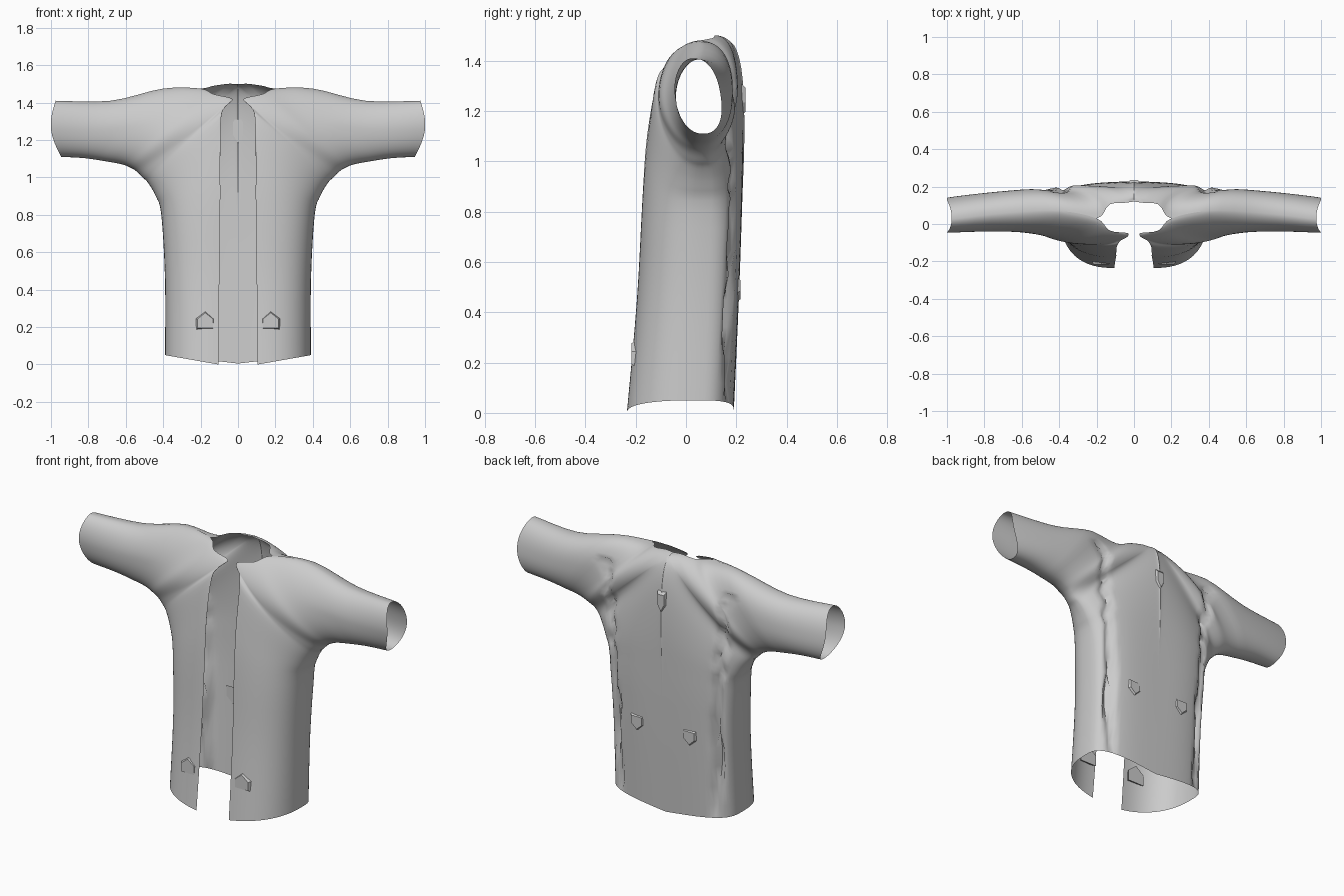
import bpy, bmesh, math

if "Cube" in bpy.data.objects:
    bpy.data.objects.remove(bpy.data.objects["Cube"])

# Torso ribs from hem to collar: side x, z; front edge x, y, z; back y, z
TORSO = [(.39, .05, .105, -.235, 0, .19, .005), (.39, .45, .10, -.195, .45, .21, .45),
         (.41, .80, .095, -.173, .85, .224, .85), (.44, .90, .095, -.155, 1.1, .232, 1.1),
         (.48, .97, .09, -.115, 1.32, .225, 1.33), (.51, 1.0, .065, -.08, 1.38, .192, 1.46),
         (.54, 1.03, .03, -.05, 1.42, .12, 1.5), (.57, 1.05, .13, -.035, 1.445, .105, 1.49)]
# Sleeve ribs from neck to cuff: underarm x, z; shoulder x, y, z
SLEEVE = [(.62, 1.07, .2, .03, 1.475), (.70, 1.085, .4, .07, 1.475),
          (.82, 1.103, .68, .06, 1.41), (.945, 1.11, .975, .025, 1.41)]
RIBS = TORSO + [r + (r[3], r[4]) for r in SLEEVE]
COLLAR, NECK = 6, 8          # rib numbers at the collar opening
SUB, COLS = 4, 30


def catmull(a, b, c, d, t):
    return .5 * (2 * b + (c - a) * t + (2 * a - 5 * b + 4 * c - d) * t * t
                 + (3 * b - a - 3 * c + d) * t ** 3)


def rib(k):
    n = len(RIBS) - 1
    i = min(k // SUB, n - 1)
    rows = [RIBS[max(0, min(n, i + o))] for o in (-1, 0, 1, 2)]
    return [catmull(*v, k / SUB - i) for v in zip(*rows)]


def clamp(v):
    return max(0, min(1, v))


def seam_depth(x, z):
    """Ragged sunken seam between the side and the back panel."""
    if z < .05 or z > 1.36:
        return 0
    seam = .315 + .075 * (z / 1.4) ** 2 + .012 * math.sin(z * 43)
    depth = .055 if .33 < z < .55 else .028
    return depth * max(0, 1 - abs(x - seam) / .03)


def panel(bm, back):
    grid, rows = [], (len(RIBS) - 1) * SUB
    p = 3.4 if back else 2.4
    for k in range(rows + 1):
        i = k / SUB
        sx, sz, ex, ey, ez, by, bz = rib(k)
        sy = .03 + .035 * sz
        if back:
            ey, ez = by, bz
            if i <= COLLAR:
                ex = 0
        w = clamp((i - 2) / 4) ** 2          # torso to sleeve blend
        h = .13 * (w ** 3 if back else w) * (1 - .3 * clamp((i - NECK) / 3))
        cuff = .04 * clamp((k - rows + 6) / 6)
        flat = (1.9 if back else 1.35) + .5 * clamp((i - 7.5) / 2.5)
        line = []
        for j in range(COLS + 1):
            t = (1 - math.cos(math.pi * j / COLS)) / 2
            g = max(0, 1 - (1 - t) ** p) ** (1 / p)
            e = 2.3 if t < .5 else flat      # gentler slope at the collar
            bulge = h * max(0, 1 - abs(2 * t - 1) ** e) ** (1 / e)
            x = max(0, sx + (ex - sx) * t) + cuff * math.sin(math.pi * t)
            z = sz + (ez - sz) * t
            y = sy + (ey - sy) * ((1 - w) * g + w * t)
            y += bulge if back else -bulge
            line.append(bm.verts.new((x, y, z)))
        grid.append(line)
    for a, b in zip(grid, grid[1:]):
        for j in range(COLS):
            bm.faces.new((a[j], a[j + 1], b[j + 1], b[j]))
    # Relax the cloth where torso turns into sleeve, then sink the back seam
    chest = [v for r in grid[2 * SUB:9 * SUB] for v in r[2:-1]]
    for _ in range(30):
        bmesh.ops.smooth_vert(bm, verts=chest, factor=.5, use_axis_y=True)
    if back:
        for v in (v for r in grid for v in r):
            v.co.y -= seam_depth(v.co.x, v.co.z)


def finish(bm, name, mirror, angle):
    bmesh.ops.remove_doubles(bm, verts=bm.verts, dist=.0005)
    bmesh.ops.recalc_face_normals(bm, faces=bm.faces)
    me = bpy.data.meshes.new(name)
    bm.to_mesh(me)
    bm.free()
    ob = bpy.data.objects.new(name, me)
    bpy.context.collection.objects.link(ob)
    if mirror:
        ob.modifiers.new("Mirror", 'MIRROR').merge_threshold = .001
    bpy.ops.object.select_all(action='DESELECT')
    ob.select_set(True)
    bpy.context.view_layer.objects.active = ob
    bpy.ops.object.shade_smooth_by_angle(angle=math.radians(angle))


def patch(name, cx, cz, w, h, y_base, y_top, mirror=True):
    """Small bevelled five-sided tab lying on the cloth, point down."""
    shape = [(-w, h), (-w, -.2 * h), (0, -h), (w, -.2 * h), (w, h)]
    bm = bmesh.new()
    low = [bm.verts.new((cx + x, y_base, cz + z)) for x, z in shape]
    top = [bm.verts.new((cx + x * .75, y_top, cz + z * .75)) for x, z in shape]
    for i in range(5):
        j = (i + 1) % 5
        bm.faces.new((low[i], low[j], top[j], top[i]))
    bm.faces.new(top)
    bm.faces.new(low[::-1])
    finish(bm, name, mirror, 20)


# Open-fronted garment shell with short sleeves
bm = bmesh.new()
panel(bm, False)
panel(bm, True)
finish(bm, "jacket_shell", True, 60)

# Front hem pockets (point up), back pockets, tab below the collar
patch("front_pocket", .175, .235, .055, -.055, -.19, -.217)
patch("back_pocket", .17, .49, .045, .05, .200, .217)
patch("collar_tab", 0, 1.245, .028, .065, .220, .236, mirror=False)
